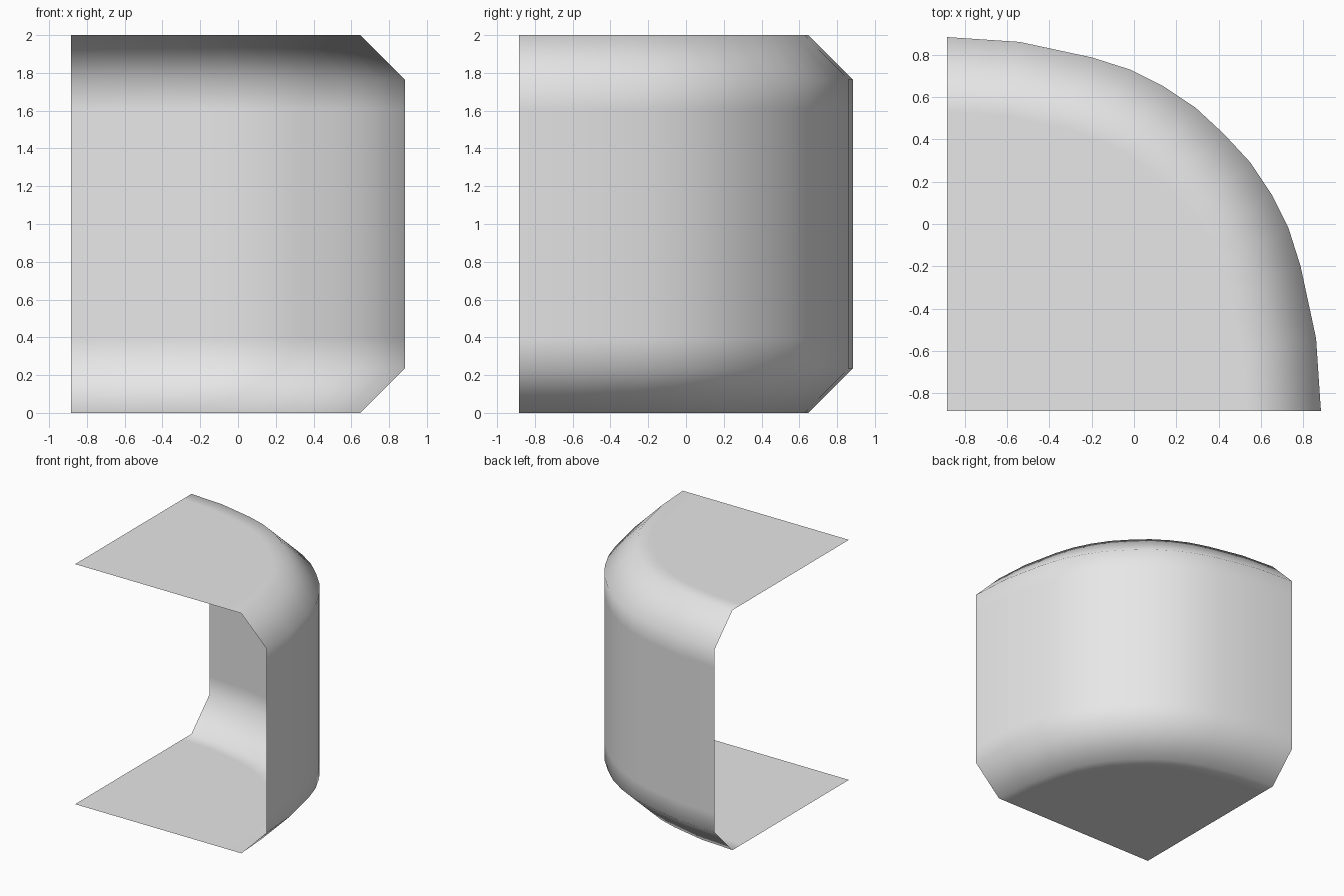
import bpy, bmesh

cube = bpy.data.objects.get("Cube")
if cube:
    bpy.data.objects.remove(cube, do_unlink=True)

# Plain grey material
grey = bpy.data.materials.new("light grey")
grey.use_nodes = True
colour = (0.8, 0.8, 0.8, 1)
grey.diffuse_color = colour
grey.node_tree.nodes["Principled BSDF"].inputs["Base Color"].default_value = colour

# Half of the rounded plan curve, mirrored across the diagonal
C = -0.883
half = [(C, 0.883), (-0.54, 0.86), (-0.2, 0.787), (-0.02, 0.73),
        (0.14, 0.65), (0.29, 0.55), (0.425, 0.425)]
plan = half + [(y, x) for x, y in reversed(half[:-1])]

# Section: scale of the plan curve about the inner corner, and height
section = [(0.8, 0), (0.867, 0), (1, 0.235), (1, 0.39)]
section += [(s, 2 - z) for s, z in reversed(section)]

bm = bmesh.new()
rings = [[bm.verts.new((C + (x - C) * s, C + (y - C) * s, z)) for x, y in plan]
         for s, z in section]

# Wall, sloped edges and cap borders
for low, high in zip(rings, rings[1:]):
    for i in range(len(plan) - 1):
        bm.faces.new((low[i + 1], low[i], high[i], high[i + 1]))

# Flat floor and roof reaching the inner corner
floor_corner = bm.verts.new((C, C, 0))
roof_corner = bm.verts.new((C, C, 2))
bm.faces.new([floor_corner] + rings[0])
bm.faces.new([roof_corner] + rings[-1][::-1])

for face in bm.faces:
    face.smooth = True
mesh = bpy.data.meshes.new("rounded_corner_shell")
bm.to_mesh(mesh)
bm.free()
mesh.materials.append(grey)
shell = bpy.data.objects.new("rounded_corner_shell", mesh)
bpy.context.collection.objects.link(shell)
